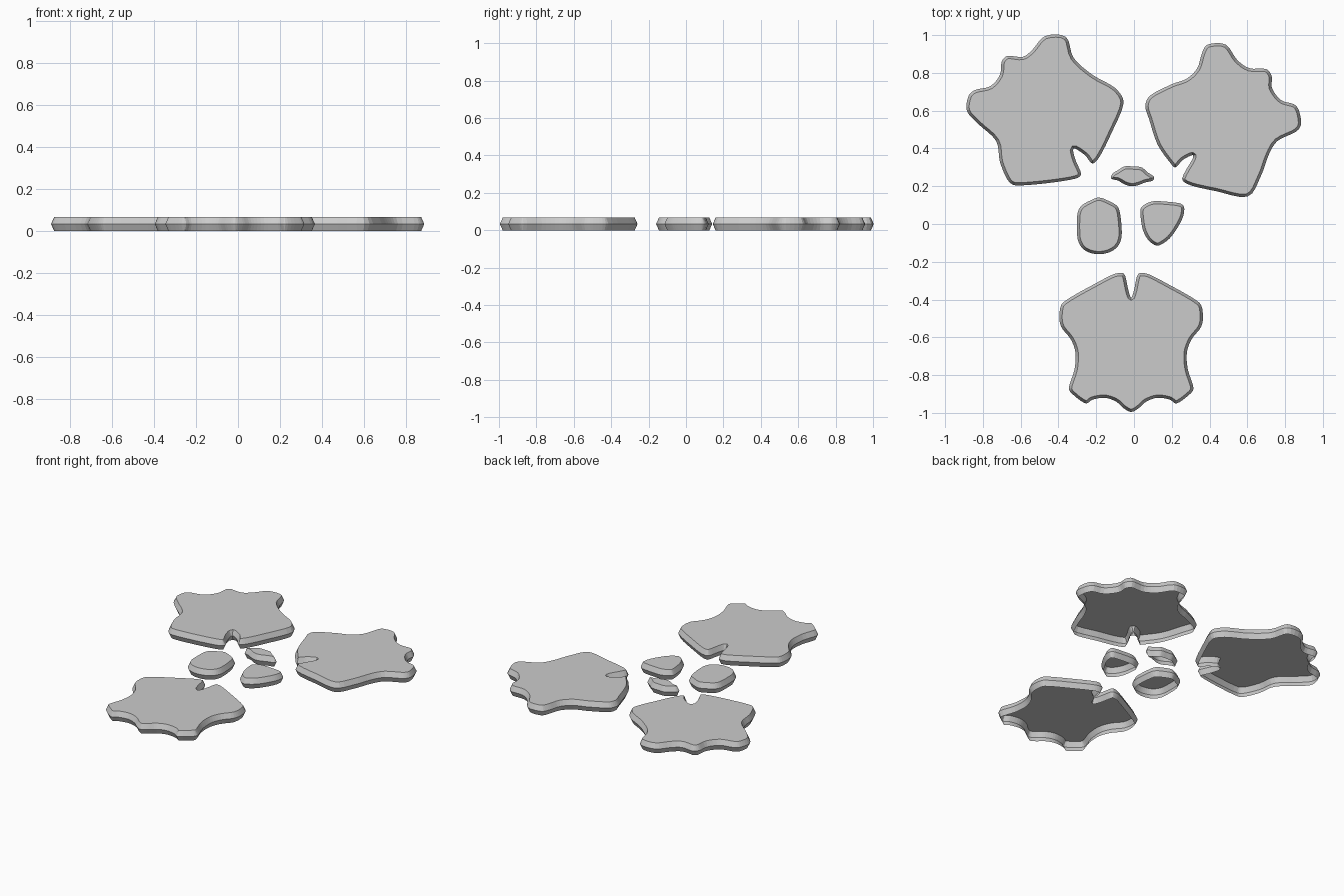
import bpy
import bmesh
from mathutils import Vector

if "Cube" in bpy.data.objects:
    bpy.data.objects.remove(bpy.data.objects["Cube"])

HEIGHT, BULGE, STEPS = 0.067, 0.015, 4


def smooth_loop(points):
    """Closed Catmull-Rom curve through points given in hundredths of a unit."""
    p = [Vector(q) / 100 for q in points]
    n, out = len(p), []
    for i in range(n):
        a, b, c, d = p[i - 1], p[i], p[(i + 1) % n], p[(i + 2) % n]
        m = (c - b).length
        # limit tangents so unevenly spaced points do not overshoot
        t0, t1 = [(v * min(0.5, m / max(v.length, 1e-6))) for v in (c - a, d - b)]
        for k in range(STEPS):
            t = k / STEPS
            out.append(b * (2*t**3 - 3*t*t + 1) + t0 * (t**3 - 2*t*t + t)
                       + c * (3*t*t - 2*t**3) + t1 * (t**3 - t*t))
    return out


def inset(loop, dist):
    """Move a clockwise loop inwards along its normals."""
    n, res = len(loop), []
    for i in range(n):
        t = (loop[(i + 1) % n] - loop[i - 1]).normalized()
        res.append(loop[i] + Vector((t.y, -t.x)) * dist)
    return res


def plate(name, points):
    """Plate with a capped top, a wall that bulges at mid height, open below."""
    loop = smooth_loop(points)
    inner = inset(loop, BULGE)
    bm = bmesh.new()
    rings = [[bm.verts.new((q.x, q.y, z)) for q in ring] for ring, z in
             ((inner, 0), (loop, HEIGHT / 2), (inner, HEIGHT))]
    n = len(loop)
    for lo, hi in zip(rings, rings[1:]):
        for i in range(n):
            j = (i + 1) % n
            bm.faces.new((lo[j], lo[i], hi[i], hi[j]))
    bm.faces.new(rings[2][::-1])
    mesh = bpy.data.meshes.new(name)
    bm.to_mesh(mesh)
    bm.free()
    obj = bpy.data.objects.new(name, mesh)
    bpy.context.collection.objects.link(obj)
    return obj


# Large lobed pads (outlines run clockwise)
plate("left_large_pad", [
    (-47, 99.5), (-36, 99), (-32, 88), (-22, 79), (-10, 72), (-5.5, 64),
    (-12, 48), (-18, 36), (-22, 32), (-26, 36.5), (-32, 40), (-31, 34),
    (-28, 26.5), (-31, 24), (-47, 21.5), (-63, 20.5), (-67, 23.5), (-71, 33),
    (-73, 44), (-82.5, 53), (-88.5, 60), (-87.5, 68), (-84, 71), (-76, 73),
    (-71, 79), (-70, 86), (-67, 89), (-59, 88.5), (-54, 92)])
plate("right_large_pad", [
    (39, 95), (48.5, 95), (54.5, 87), (61, 82.5), (70, 82), (73, 78), (73, 72),
    (78, 65.5), (86, 62.5), (88.5, 53.5), (86, 49), (76, 44), (71.5, 37),
    (67, 25), (60, 14.5), (43, 17.5), (30, 20.5), (25.5, 24), (31, 34.5),
    (31, 36.5), (26, 34), (22, 30), (19.5, 32), (12.5, 42), (8, 55.5),
    (6, 62.5), (8.5, 68), (20, 74), (28, 77), (33.5, 82.5), (36, 90.5)])

# Symmetric front pad: right half mirrored around its own axis
half = [(0, -39), (1.5, -35), (3, -28), (4.5, -26), (9, -26.5), (18, -31),
        (36, -41.5), (38, -48), (37, -54.5), (32, -61), (29.5, -68), (30, -77),
        (33, -87), (30, -91), (24, -95), (20.5, -93), (14, -92), (8, -94),
        (4, -97.5), (0, -99.5)]
full = half + [(-x, y) for x, y in half[-2:0:-1]]
plate("front_large_pad", [(x - 1.5, y) for x, y in full])

# Small centre pads
plate("left_small_pad", [
    (-18.5, 14), (-13, 12), (-8.5, 9), (-7, 3), (-6.5, -6), (-8, -11),
    (-12, -14.5), (-18, -16), (-24, -15), (-28, -12), (-30, -7), (-30, 5),
    (-28, 9.5), (-23, 12.5)])
plate("right_small_pad", [
    (15, 12), (24, 11), (26.5, 9), (26, 4), (23, -2), (19, -7.5), (15, -10.5),
    (12, -11.5), (8, -9), (5, -4), (3.7, 2), (3.5, 8), (6, 10.5), (10, 12)])
plate("middle_small_pad", [
    (-1, 30.5), (4, 30), (7, 27.5), (10.5, 25), (10, 23), (6, 22), (2, 20.5),
    (-1.5, 20), (-5, 21), (-8.5, 23), (-12, 24), (-11.5, 26.5), (-8.5, 28.5),
    (-5, 30.5)])
